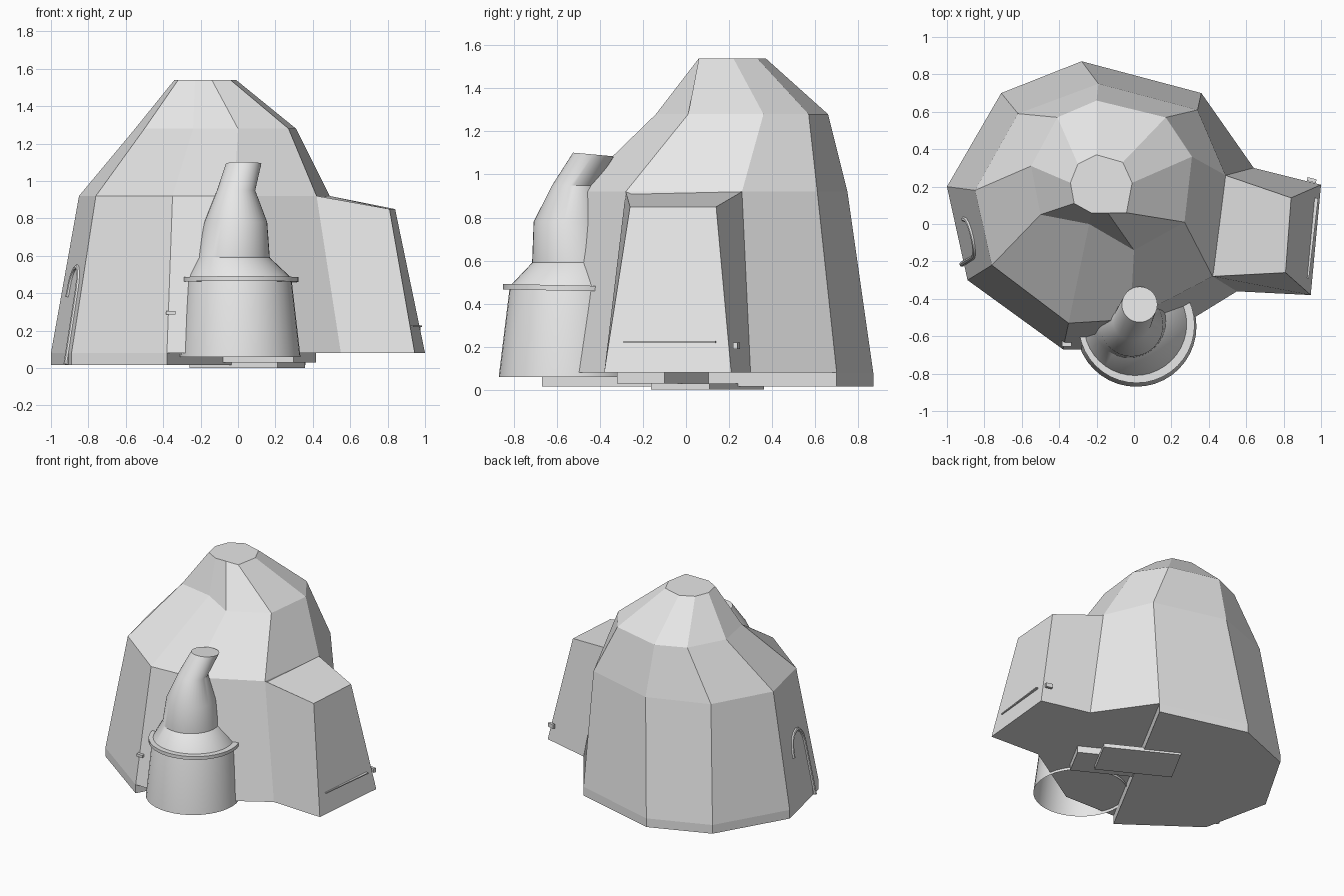
import bpy, bmesh, math
from mathutils import Vector

if "Cube" in bpy.data.objects:
    bpy.data.objects.remove(bpy.data.objects["Cube"])

grey = bpy.data.materials.new("light_grey")
grey.diffuse_color = (0.8, 0.8, 0.8, 1)
grey.use_nodes = True
grey.node_tree.nodes["Principled BSDF"].inputs["Base Color"].default_value = grey.diffuse_color


def loft(name, rings, cap_bottom=True, cap_top=True, smooth=False):
    """Skin a stack of equal-length closed rings of 3D points."""
    bm = bmesh.new()
    vs = [[bm.verts.new(p) for p in r] for r in rings]
    n = len(vs[0])
    for a, b in zip(vs, vs[1:]):
        for i in range(n):
            j = (i + 1) % n
            bm.faces.new((a[i], a[j], b[j], b[i]))
    if cap_bottom:
        bm.faces.new(vs[0][::-1])
    if cap_top:
        bm.faces.new(vs[-1])
    bmesh.ops.recalc_face_normals(bm, faces=bm.faces)
    me = bpy.data.meshes.new(name)
    bm.to_mesh(me)
    bm.free()
    me.materials.append(grey)
    if smooth:
        for p in me.polygons:
            p.use_smooth = True
        me.set_sharp_from_angle(angle=math.radians(30))
    ob = bpy.data.objects.new(name, me)
    bpy.context.collection.objects.link(ob)
    return ob


def at(points, z):
    return [(x, y, z) for x, y in points]


def circle(cx, cy, z, r, tilt=0.0, n=40):
    out = []
    for i in range(n):
        a = 2 * math.pi * i / n
        x, y = r * math.cos(a), r * math.sin(a)
        out.append((cx + x, cy + y, z + tilt * y))
    return out


def plate(name, c, along, length, width, z0, z1):
    """Flat slab with its long side along a plan direction."""
    d = Vector(along).normalized()
    n = Vector((d.y, -d.x))
    c = Vector(c)
    pts = [c + d * length / 2 * s + n * width / 2 * t
           for s, t in ((-1, -1), (1, -1), (1, 1), (-1, 1))]
    return loft(name, [at(pts, z0), at(pts, z1)])


# Nine-sided tapering body, clockwise rings
base = [(-1, .2), (-.71, .7), (-.28, .87), (.36, .7), (.64, .3),
        (.55, -.36), (.03, -.68), (-.38, -.67), (-.89, -.3)]
eave = [(-.85, .18), (-.62, .59), (-.19, .75), (.34, .61), (.49, .26),
        (.42, -.28), (-.02, -.51), (-.35, -.53), (-.76, -.22)]
shoulder = [(-.55, .31), (-.41, .57), (-.2, .66), (.17, .57), (.31, .36),
            (.27, .01), (0, -.14), (-.24, .0), (-.5, .05)]
crown = [(-.34, .22), (-.3, .32), (-.2, .37), (-.06, .33), (-.01, .22),
         (-.04, .06), (-.14, .06), (-.23, .06), (-.32, .11)]
loft("body", [at(base, .08), at(eave, .92), at(shoulder, 1.28), at(crown, 1.54)])

# Lower floor under the back left half
low = [base[i] for i in (0, 1, 2, 3, 7, 8)]
loft("lower_floor", [at(low, .015), at(low, .08)])

# Side annex with sloping roof
loft("annex", [
    at([(.55, .3), (.64, .3), (1, .21), (.945, -.38), (.55, -.36), (.4, -.3)], .08),
    [(.4, .24, .92), (.49, .26, .92), (.84, .14, .85),
     (.81, -.26, .85), (.42, -.28, .92), (.35, -.25, .92)]])

# Front chimney, open underneath, with a bent neck
loft("chimney", [
    circle(.012, -.548, .06, .322), circle(.007, -.54, .47, .28),
    circle(.007, -.54, .485, .275), circle(-.025, -.52, .59, .195),
    circle(-.012, -.54, .78, .168), circle(-.01, -.52, .95, .102),
    circle(.03, -.43, 1.093, .095, -.09)], cap_bottom=False, smooth=True)
loft("chimney_collar", [circle(.014, -.54, .46, .31, -.02),
                        circle(.014, -.54, .485, .31, -.02)], smooth=True)

# Plates under the floor
plate("upper_floor_plate", (.08, -.06), (.88, -.475), .63, .25, .03, .08)
plate("lower_floor_plate", (.05, .10), (.88, -.475), .535, .31, 0, .03)


# Hooked pipe on the left wall
def on_wall(t, z):
    a = Vector((*base[0], .08)).lerp(Vector((*base[8], .08)), t)
    b = Vector((*eave[0], .92)).lerp(Vector((*eave[8], .92)), t)
    return a.lerp(b, (z - .08) / .84)


path = [(.82, .02), (.8, .42)]
path += [(.58 + .22 * math.cos(a), .42 + .12 * math.sin(a))
         for a in [math.pi * k / 8 for k in range(1, 8)]] + [(.36, .38)]
r = .014
rings = []
for t, z in path:
    ang = 0 if z < .05 else math.atan2(z - .42, t - .58) if z >= .42 else math.pi
    ring = []
    for k in range(8):
        b = 2 * math.pi * k / 8
        u, w = r * math.cos(b), r * math.sin(b)
        p = on_wall(t + u * math.cos(ang) / .5, z + u * math.sin(ang))
        ring.append(p + Vector((-.98, -.21, .1)) * w)
    rings.append(ring)
loft("wall_pipe", rings, smooth=True)

# Small fittings: front catch, annex trim strip and rear catch
plate("front_catch", (-.36, -.635), (1, 0), .05, .04, .285, .305)
plate("annex_trim", (.945, -.075), (.05, .43), .43, .03, .218, .226)
plate("annex_catch", (.95, .235), (1, -.25), .05, .02, .19, .22)
